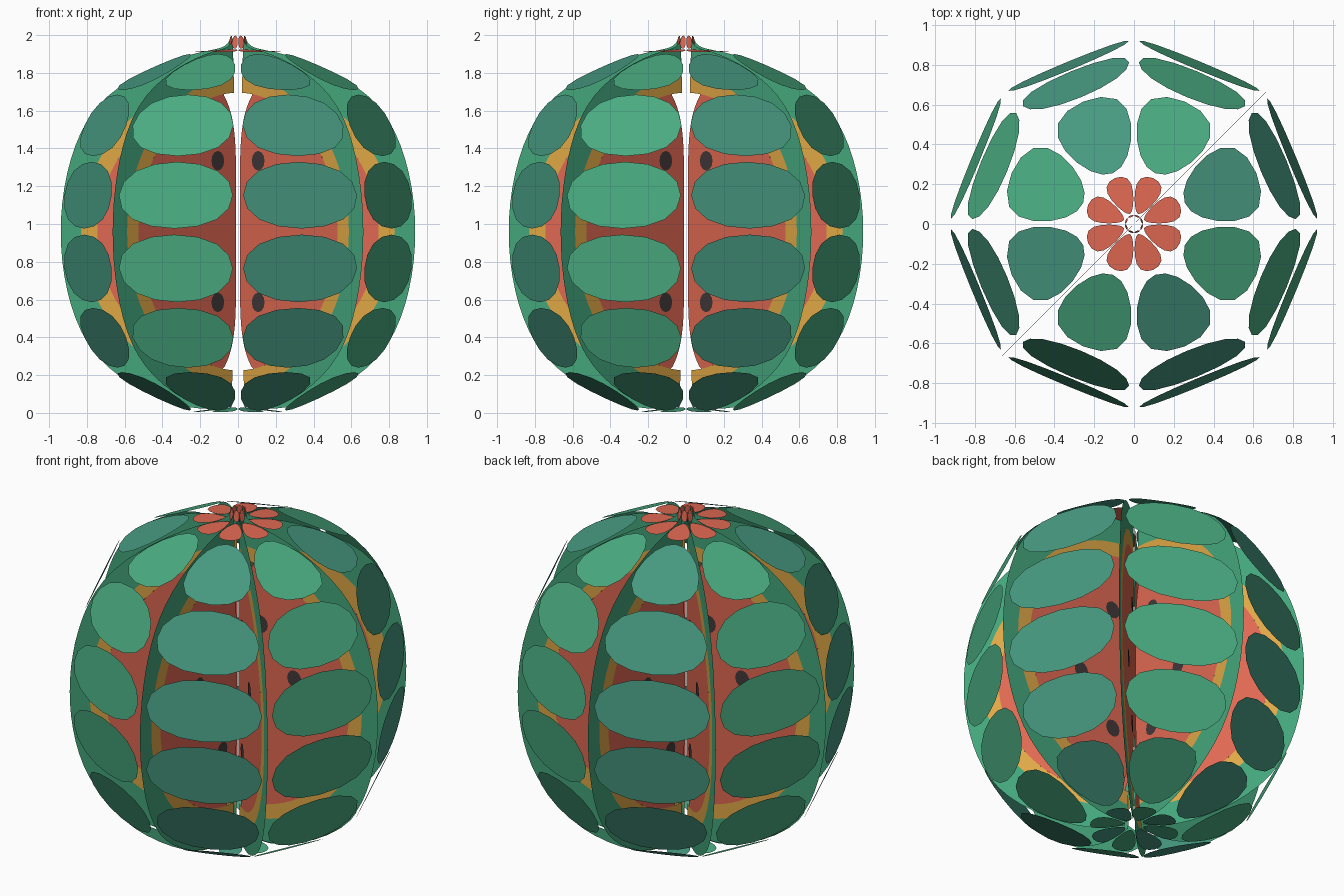
import bpy
import math
from mathutils import Vector

if "Cube" in bpy.data.objects:
    bpy.data.objects.remove(bpy.data.objects["Cube"])

CZ = 0.96  # height of the equator


def material(name, rgb):
    m = bpy.data.materials.new(name)
    lin = [((c / 255 + 0.055) / 1.055) ** 2.4 for c in rgb]
    m.diffuse_color = (*lin, 1)
    m.use_nodes = True
    m.node_tree.nodes["Principled BSDF"].inputs["Base Color"].default_value = m.diffuse_color
    return m


GREEN = material("leaf green", (74, 172, 130))
TEAL = material("teal green", (71, 153, 128))
RIM = material("rind green", (68, 166, 124))
RED = material("flesh red", (224, 104, 82))
YELLOW = material("rind yellow", (224, 168, 70))
DARK = material("seed dark", (66, 56, 58))


def make(name, verts, faces, mats, index=None):
    me = bpy.data.meshes.new(name)
    me.from_pydata([tuple(v) for v in verts], [], faces)
    for m in mats:
        me.materials.append(m)
    if index:
        me.polygons.foreach_set("material_index", index)
    me.update()
    ob = bpy.data.objects.new(name, me)
    bpy.context.collection.objects.link(ob)
    return ob


def spline(ctrl, steps, closed):
    """Uniform cubic B-spline through a control polygon."""
    p = [Vector(c) for c in ctrl]
    if closed:
        p = [p[-1]] + p + p[:2]
    else:
        p = [2 * p[0] - p[1]] + p + [2 * p[-1] - p[-2]]
    out = []
    for i in range(len(p) - 3):
        a, b, c, d = p[i:i + 4]
        for k in range(steps):
            t = k / steps
            out.append(((1 - t) ** 3 * a + (3 * t ** 3 - 6 * t * t + 4) * b
                        + (-3 * t ** 3 + 3 * t * t + 3 * t + 1) * c + t ** 3 * d) / 6)
    if not closed:
        out.append(p[-2])
    return out


def polar(r, z, ang):
    return Vector((r * math.cos(ang), r * math.sin(ang), z))


# Profile of the fruit, bottom to top (radius, height)
PROFILE = [(0.05, 0.03), (0.28, 0.003), (0.74, 0.225), (0.905, 0.57), (0.955, 0.96),
           (0.905, 1.345), (0.74, 1.70), (0.28, 1.909), (0.05, 1.925), (0.04, 2.0)]


# Rounded flat skin plates, one per sector and row
def plates(name, columns, rows, mat):
    verts, faces = [], []
    for c in columns:
        a0, a1 = c * math.pi / 4, (c + 1) * math.pi / 4
        for r in rows:
            (r0, z0), (r1, z1) = PROFILE[r], PROFILE[r + 1]
            quad = [polar(r0, z0, a0), polar(r0, z0, a1), polar(r1, z1, a1), polar(r1, z1, a0)]
            loop = spline(quad, 4, True)
            faces.append(list(range(len(verts), len(verts) + len(loop))))
            verts += loop
    make(name, verts, faces, [mat])


plates("skin_plates_green", range(1, 8, 2), range(0, 7), GREEN)
plates("skin_plates_teal", range(0, 8, 2), range(0, 7), TEAL)
plates("crown_petals", range(8), [7], RED)
plates("stem_petals", range(8), [8], RED)


# Slice fins: rind, yellow band and flesh as strips between curves
outer = spline(PROFILE, 5, False)
angles = [math.atan2(p[1] - CZ, p[0]) for p in outer]
amax = max(angles)


def ellipse(rx, rz, limit):
    k = limit / amax
    return [(rx * math.cos(a * k), CZ + rz * math.sin(a * k)) for a in angles]


def core_edge():
    pts = []
    for a in angles:
        t = a / amax
        pts.append((0.014 + 0.09 * abs(t) ** 6, CZ + 0.72 * t))
    return pts


yellow_out = ellipse(0.83, 0.82, amax)
red_out = ellipse(0.745, 0.735, amax)
flesh_out = ellipse(0.745, 0.735, math.radians(82))
STRIPS = [(yellow_out, outer), (red_out, yellow_out), (core_edge(), flesh_out)]

for f in range(8):
    ang = f * math.pi / 4
    verts, faces, index = [], [], []
    for mat_i, (inner, out) in enumerate(STRIPS):
        base, n = len(verts), len(inner)
        verts += [polar(p[0], p[1], ang) for p in inner]
        verts += [polar(p[0], p[1], ang) for p in out]
        for i in range(n - 1):
            faces.append((base + i, base + n + i, base + n + i + 1, base + i + 1))
            index.append(mat_i)
    make(f"slice_fin_{f + 1}", verts, faces, [RIM, YELLOW, RED], index)

# Seeds on both sides of every fin
verts, faces = [], []
for f in range(8):
    ang = f * math.pi / 4
    side = Vector((-math.sin(ang), math.cos(ang), 0))
    for r, z in [(0.155, 1.335), (0.155, 0.585), (0.38, 1.06), (0.38, 0.87)]:
        for s in (-1, 1):
            ring = [polar(r + 0.048 * math.cos(k * math.pi / 6),
                          z + 0.052 * math.sin(k * math.pi / 6), ang) + side * s * 0.004
                    for k in range(12)]
            faces.append(list(range(len(verts), len(verts) + 12))[::-s])
            verts += ring
make("seeds", verts, faces, [DARK])
